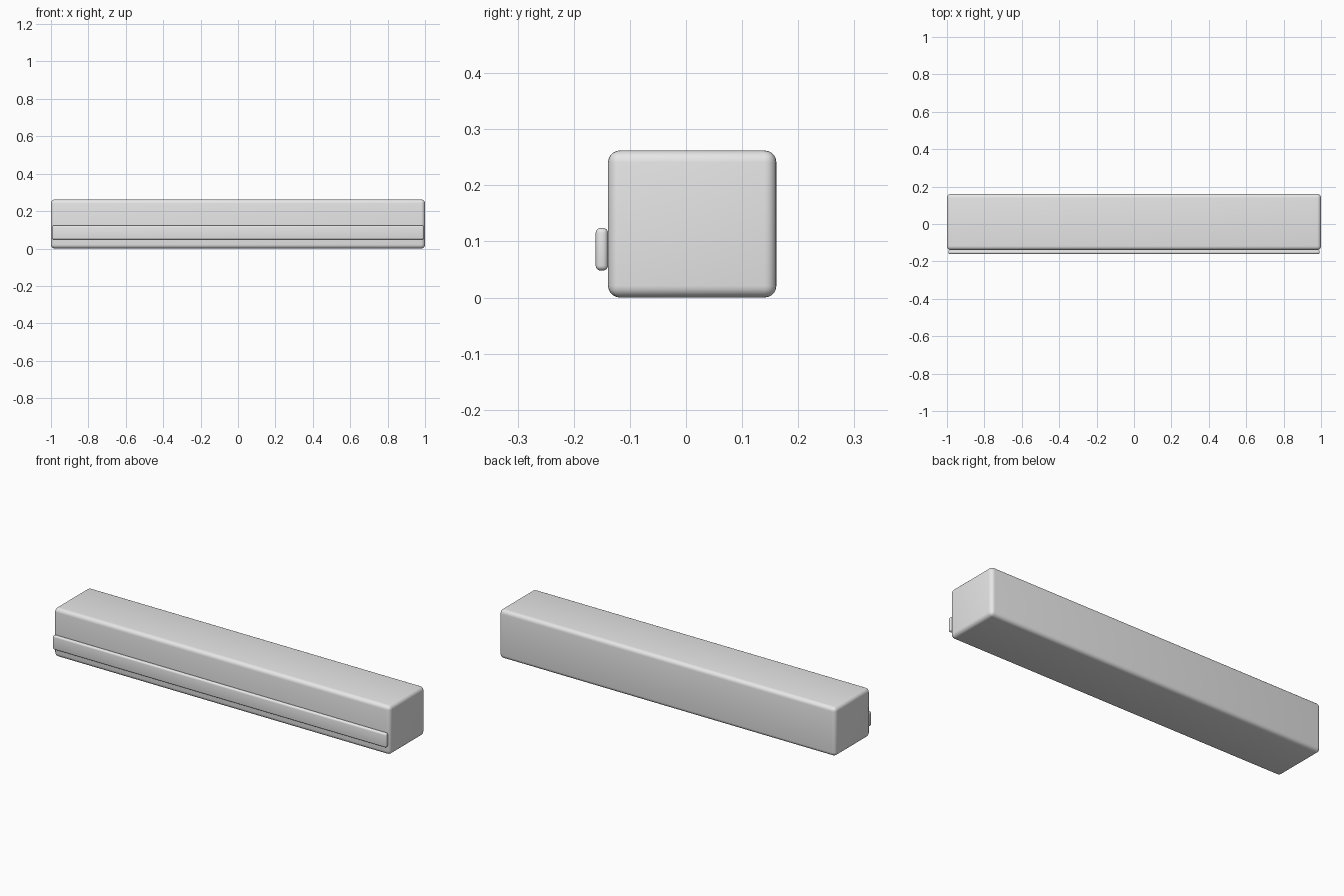
import bpy
import math

# Remove the default cube
cube = bpy.data.objects.get("Cube")
if cube:
    bpy.data.objects.remove(cube, do_unlink=True)

# Single neutral colour
grey = bpy.data.materials.new("light_grey")
grey.use_nodes = True
colour = (0.8, 0.8, 0.8, 1)
grey.diffuse_color = colour
grey.node_tree.nodes["Principled BSDF"].inputs["Base Color"].default_value = colour


def rounded_box(name, low, high, radius, segments):
    """Box between two corners with rounded edges."""
    centre = [(a + b) / 2 for a, b in zip(low, high)]
    bpy.ops.mesh.primitive_cube_add(size=1, location=centre)
    box = bpy.context.object
    box.name = name
    box.scale = [b - a for a, b in zip(low, high)]
    bpy.ops.object.transform_apply(location=False, rotation=False, scale=True)
    bevel = box.modifiers.new("rounded_edges", "BEVEL")
    bevel.width = radius
    bevel.segments = segments
    bevel.limit_method = "NONE"
    box.data.materials.append(grey)
    bpy.ops.object.modifier_apply(modifier=bevel.name)
    bpy.ops.object.shade_smooth_by_angle(angle=math.radians(40))
    return box


# Long main beam
rounded_box("beam", (-1, -0.139, 0), (1, 0.161, 0.262), 0.021, 5)

# Thin rail along the lower front
rounded_box("front_rail", (-0.993, -0.161, 0.048), (0.993, -0.139, 0.124), 0.009, 4)
